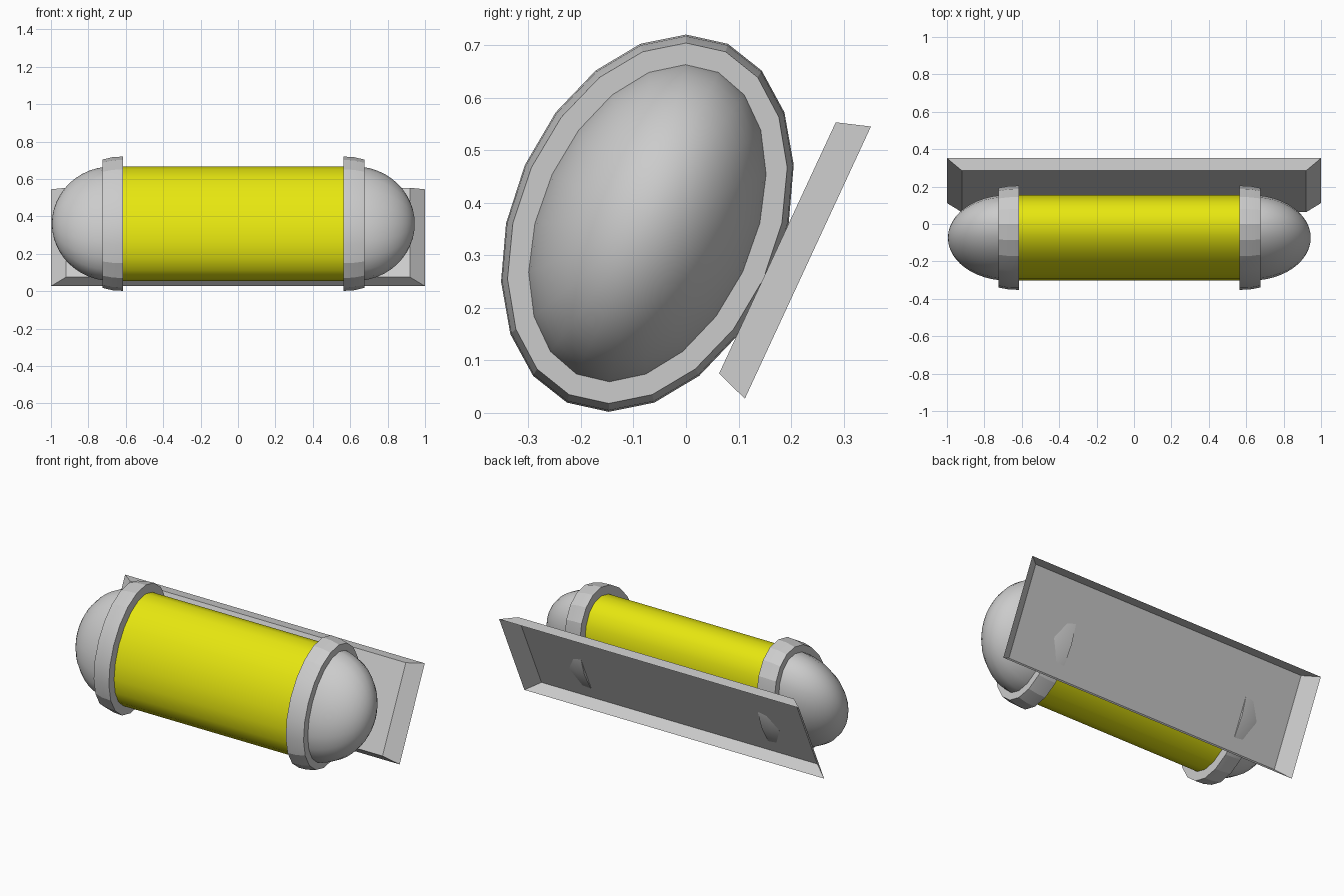
import bpy, bmesh, math

if "Cube" in bpy.data.objects:
    bpy.data.objects.remove(bpy.data.objects["Cube"])

SIDES = 20
CY, CZ, MID = -0.0735, 0.361, -0.025   # axis of the slanted tank


def make_object(name, bm, smooth=None):
    bmesh.ops.remove_doubles(bm, verts=bm.verts, dist=1e-5)
    bmesh.ops.recalc_face_normals(bm, faces=bm.faces)
    mesh = bpy.data.meshes.new(name)
    bm.to_mesh(mesh)
    bm.free()
    ob = bpy.data.objects.new(name, mesh)
    bpy.context.collection.objects.link(ob)
    if smooth:
        bpy.ops.object.select_all(action='DESELECT')
        ob.select_set(True)
        bpy.context.view_layer.objects.active = ob
        bpy.ops.object.shade_smooth_by_angle(angle=math.radians(smooth))
    return ob


def loft(name, profile, smooth, sides=SIDES):
    """Loft slanted ellipses; profile rows are (x, lean, half height, half depth)."""
    bm = bmesh.new()
    rings = []
    for x, lean, h, d in profile:
        ring = []
        for i in range(sides):
            t = math.tau * i / sides
            ring.append(bm.verts.new((x, CY + lean * math.cos(t) + d * math.sin(t),
                                      CZ + h * math.cos(t))))
        rings.append(ring)
    for a, b in zip(rings, rings[1:]):
        for i in range(sides):
            j = (i + 1) % sides
            bm.faces.new((a[i], a[j], b[j], b[i]))
    return make_object(name, bm, smooth)


LEAN, H, D = 0.0735, 0.306, 0.217

# Yellow tank body
body = loft("tank_body", [(MID - 0.6, LEAN, H, D), (MID + 0.6, LEAN, H, D)], 40)
yellow = bpy.data.materials.new("yellow")
yellow.diffuse_color = (0.8, 0.8, 0.005, 1)
yellow.use_nodes = True
yellow.node_tree.nodes["Principled BSDF"].inputs["Base Color"].default_value = yellow.diffuse_color
body.data.materials.append(yellow)

# Collar rings and rounded end caps, mirrored at both ends
for side, s in (("left", -1), ("right", 1)):
    loft(side + "_collar", [
        (MID + s * 0.59, LEAN, H, D),
        (MID + s * 0.59, LEAN, 0.359, 0.269),
        (MID + s * 0.645, LEAN, 0.356, 0.267),
        (MID + s * 0.70, LEAN, 0.343, 0.256),
        (MID + s * 0.70, LEAN, H * 0.98, D * 0.98)], 15)
    dome = []
    for i in range(13):
        a = math.pi / 2 * i / 12
        c = math.cos(a)
        dome.append((MID + s * (0.65 + 0.32 * math.sin(a)), LEAN * c, H * c, D * c))
    loft(side + "_end_cap", dome, 40)

# Leaning backing tray, open at the back with flared sides
bm = bmesh.new()
front = [bm.verts.new(p) for p in ((-0.92, 0.063, 0.075), (0.92, 0.063, 0.075),
                                   (0.92, 0.285, 0.553), (-0.92, 0.285, 0.553))]
back = [bm.verts.new(p) for p in ((-1, 0.112, 0.027), (1, 0.112, 0.027),
                                  (1, 0.352, 0.545), (-1, 0.352, 0.545))]
bm.faces.new(front)
for i in range(4):
    j = (i + 1) % 4
    bm.faces.new((front[i], front[j], back[j], back[i]))
make_object("backing_tray", bm)
